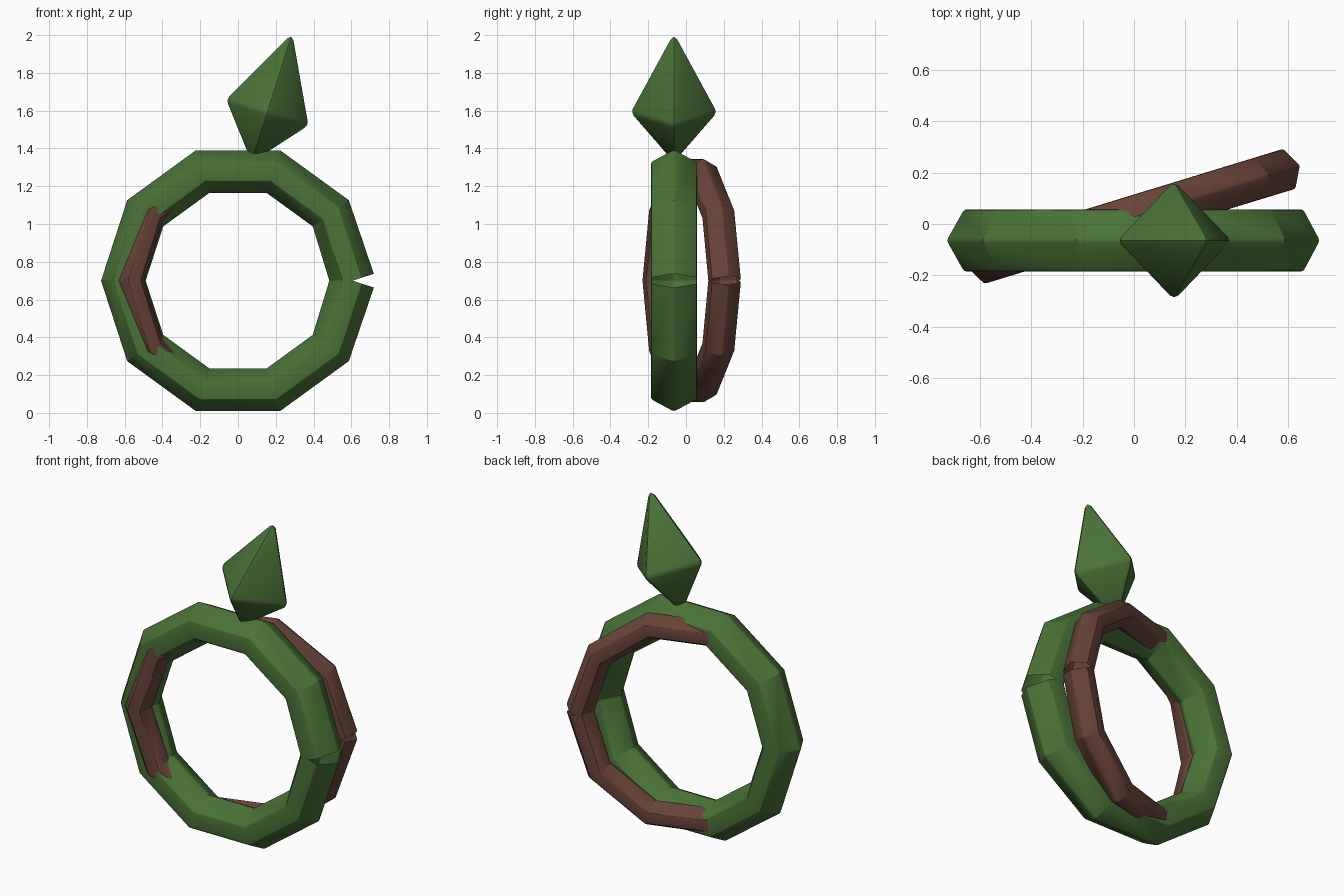
import bpy, bmesh, math
from mathutils import Vector, Matrix

if "Cube" in bpy.data.objects:
    bpy.data.objects.remove(bpy.data.objects["Cube"])

def material(name, color):
    m = bpy.data.materials.new(name)
    m.diffuse_color = (*color, 1)
    m.use_nodes = True
    m.node_tree.nodes["Principled BSDF"].inputs["Base Color"].default_value = m.diffuse_color
    return m

green = material("leaf green", (0.068, 0.170, 0.038))
brown = material("bark brown", (0.135, 0.055, 0.038))

def finish(bm, name, mat):
    bmesh.ops.recalc_face_normals(bm, faces=bm.faces)
    me = bpy.data.meshes.new(name)
    bm.to_mesh(me)
    bm.free()
    me.materials.append(mat)
    ob = bpy.data.objects.new(name, me)
    bpy.context.collection.objects.link(ob)
    bpy.ops.object.select_all(action='DESELECT')
    ob.select_set(True)
    bpy.context.view_layer.objects.active = ob
    return ob

def rounded_hexagon(r, cut):
    """Hexagon (radial, sideways) with slightly softened corners."""
    k = 0.44 * r
    hexa = [Vector(p) for p in ((r, 0), (k, r), (-k, r), (-r, 0), (-k, -r), (k, -r))]
    pts = []
    for i, p in enumerate(hexa):
        a = p + (hexa[i - 1] - p).normalized() * cut
        b = p + (hexa[(i + 1) % 6] - p).normalized() * cut
        pts += [a, (a + 2 * p + b) / 4, b]
    return pts

def ring(name, mat, radius, tube, y, tilt):
    """Ten-sided open hoop; its square-cut ends leave a notch on the right."""
    bm = bmesh.new()
    prof = rounded_hexagon(tube, tube * 0.1)
    loops = []
    for i in range(11):
        a = math.radians(36 * i)
        n = a + math.radians(18 if i == 0 else -18 if i == 10 else 0)
        c = Vector((radius * math.cos(a), 0, radius * math.sin(a)))
        loops.append([bm.verts.new(c + Vector((u * math.cos(n), v, u * math.sin(n))))
                      for u, v in prof])
    count = len(prof)
    for A, B in zip(loops, loops[1:]):
        for j in range(count):
            k = (j + 1) % count
            bm.faces.new((A[j], A[k], B[k], B[j]))
    bm.transform(Matrix.Translation((0, y, 0.70)) @ Matrix.Rotation(math.radians(tilt), 4, 'Z'))
    finish(bm, name, mat)
    bpy.ops.object.shade_smooth_by_angle(angle=math.radians(30))

# Two interlocking hoops
ring("main_ring", green, 0.607, 0.121, -0.064, 0)
ring("twisted_ring", brown, 0.597, 0.081, 0.03, 17)

# Leaning pointed bud on top: stretched octahedron with softened edges
bm = bmesh.new()
side = 0.236
top, bottom = bm.verts.new((0, 0, 0.455)), bm.verts.new((0, 0, -0.285))
belt = [bm.verts.new(p) for p in ((side, 0, 0), (0, side, 0), (-side, 0, 0), (0, -side, 0))]
for i in range(4):
    a, b = belt[i], belt[(i + 1) % 4]
    bm.faces.new((a, b, top))
    bm.faces.new((b, a, bottom))
bmesh.ops.bevel(bm, geom=bm.edges[:], offset=0.018, segments=2, profile=0.5, affect='EDGES')
bm.transform(Matrix.Translation((0.155, -0.064, 1.59)) @ Matrix.Rotation(math.radians(17.5), 4, 'Y'))
finish(bm, "bud", green)
bpy.ops.object.shade_smooth_by_angle(angle=math.radians(30))
